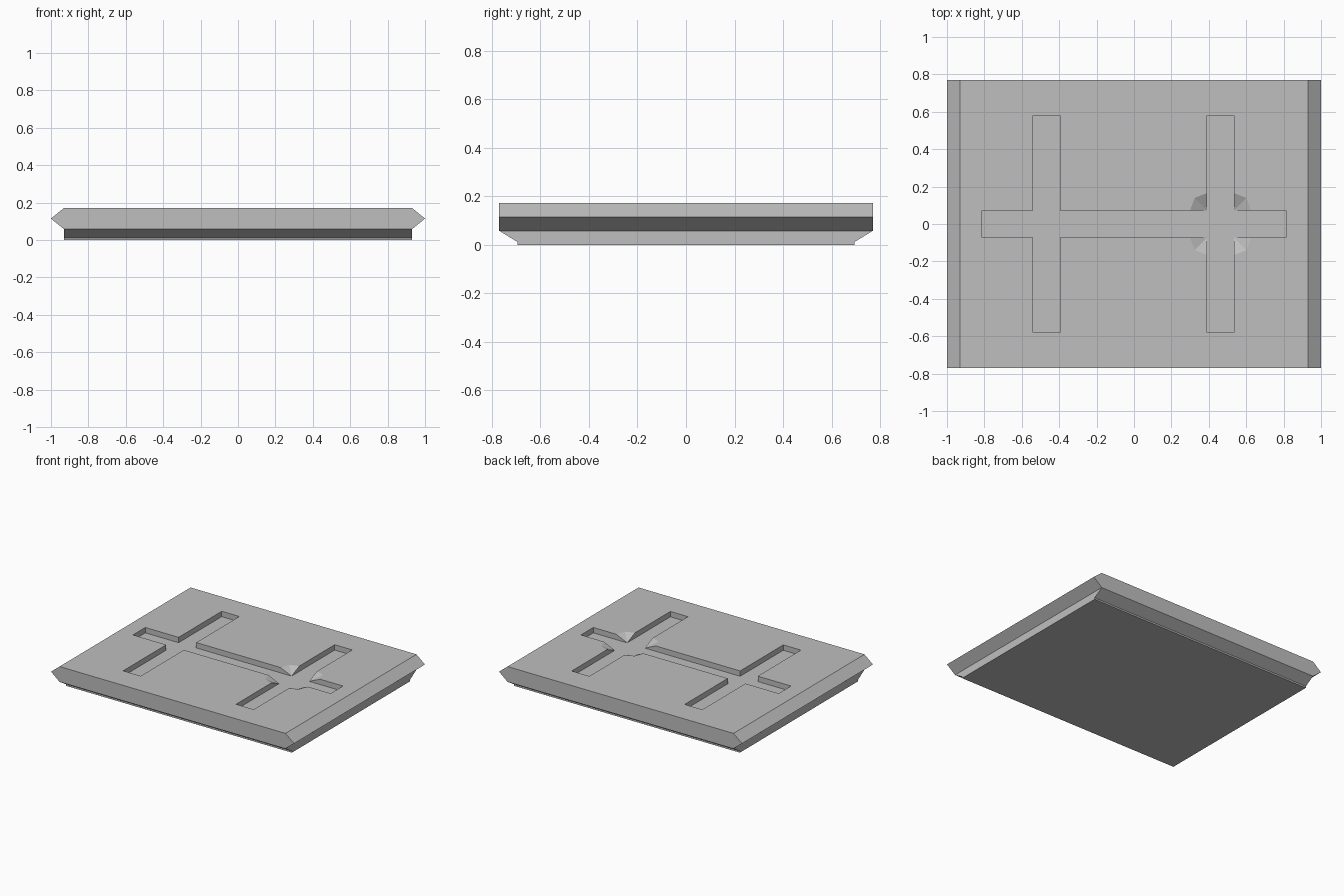
import bpy
import bmesh

cube = bpy.data.objects.get("Cube")
if cube:
    bpy.data.objects.remove(cube, do_unlink=True)

TOP = 0.172
FLOOR = 0.132      # height of the groove floor
HALF = 0.0725      # half the groove width
BAR_X = (-0.4675, 0.4625)

grey = bpy.data.materials.new("stone_grey")
grey.use_nodes = True
grey.diffuse_color = (0.52, 0.52, 0.52, 1)
grey.node_tree.nodes["Principled BSDF"].inputs["Base Color"].default_value = (0.52, 0.52, 0.52, 1)


def make_object(name, bm):
    bmesh.ops.recalc_face_normals(bm, faces=bm.faces)
    mesh = bpy.data.meshes.new(name)
    bm.to_mesh(mesh)
    bm.free()
    mesh.materials.append(grey)
    obj = bpy.data.objects.new(name, mesh)
    bpy.context.collection.objects.link(obj)
    return obj


def loft(name, sections, centre_x=0):
    """Stack of rectangles, each given as half width, half depth, height."""
    bm = bmesh.new()
    rings = [[bm.verts.new((centre_x + sx * w, sy * d, z))
              for sx, sy in ((-1, -1), (1, -1), (1, 1), (-1, 1))]
             for w, d, z in sections]
    for low, high in zip(rings, rings[1:]):
        for i in range(4):
            j = (i + 1) % 4
            bm.faces.new((low[i], low[j], high[j], high[i]))
    bm.faces.new(rings[0])
    bm.faces.new(rings[-1])
    return make_object(name, bm)


def countersink(name, centre_x):
    """Faceted widening that slopes down to the corners of the crossing."""
    bm = bmesh.new()
    for sx in (-1, 1):
        for sy in (-1, 1):
            bm.verts.new((centre_x + sx * HALF, sy * HALF, FLOOR))
            for x, y in ((0.163, HALF), (0.138, 0.14), (HALF, 0.165)):
                for z in (TOP, TOP + 0.1):
                    bm.verts.new((centre_x + sx * x, sy * y, z))
    bmesh.ops.convex_hull(bm, input=bm.verts)
    return make_object(name, bm)


# Slab with pointed side edges and a tapered foot
slab = loft("slab", [(0.93, 0.695, 0), (0.93, 0.695, 0.012), (0.93, 0.77, 0.058),
                     (1, 0.77, 0.115), (0.93, 0.77, TOP)])

# Recessed grooves: one long bar, two cross bars and the widened crossing
cutters = [loft("long_groove", [(0.814, HALF, FLOOR), (0.814, HALF, TOP + 0.1)])]
for x in BAR_X:
    cutters.append(loft("cross_groove", [(HALF, 0.58, FLOOR), (HALF, 0.58, TOP + 0.1)], x))
cutters.append(countersink("crossing_recess", BAR_X[1]))

for cutter in cutters:
    cutter.hide_render = True
    mod = slab.modifiers.new(cutter.name, "BOOLEAN")
    mod.operation = "DIFFERENCE"
    mod.solver = "EXACT"
    mod.object = cutter

# Bake the cuts and discard the cutters
depsgraph = bpy.context.evaluated_depsgraph_get()
carved = bpy.data.meshes.new_from_object(slab.evaluated_get(depsgraph))
slab.modifiers.clear()
slab.data = carved
for cutter in cutters:
    bpy.data.objects.remove(cutter, do_unlink=True)
